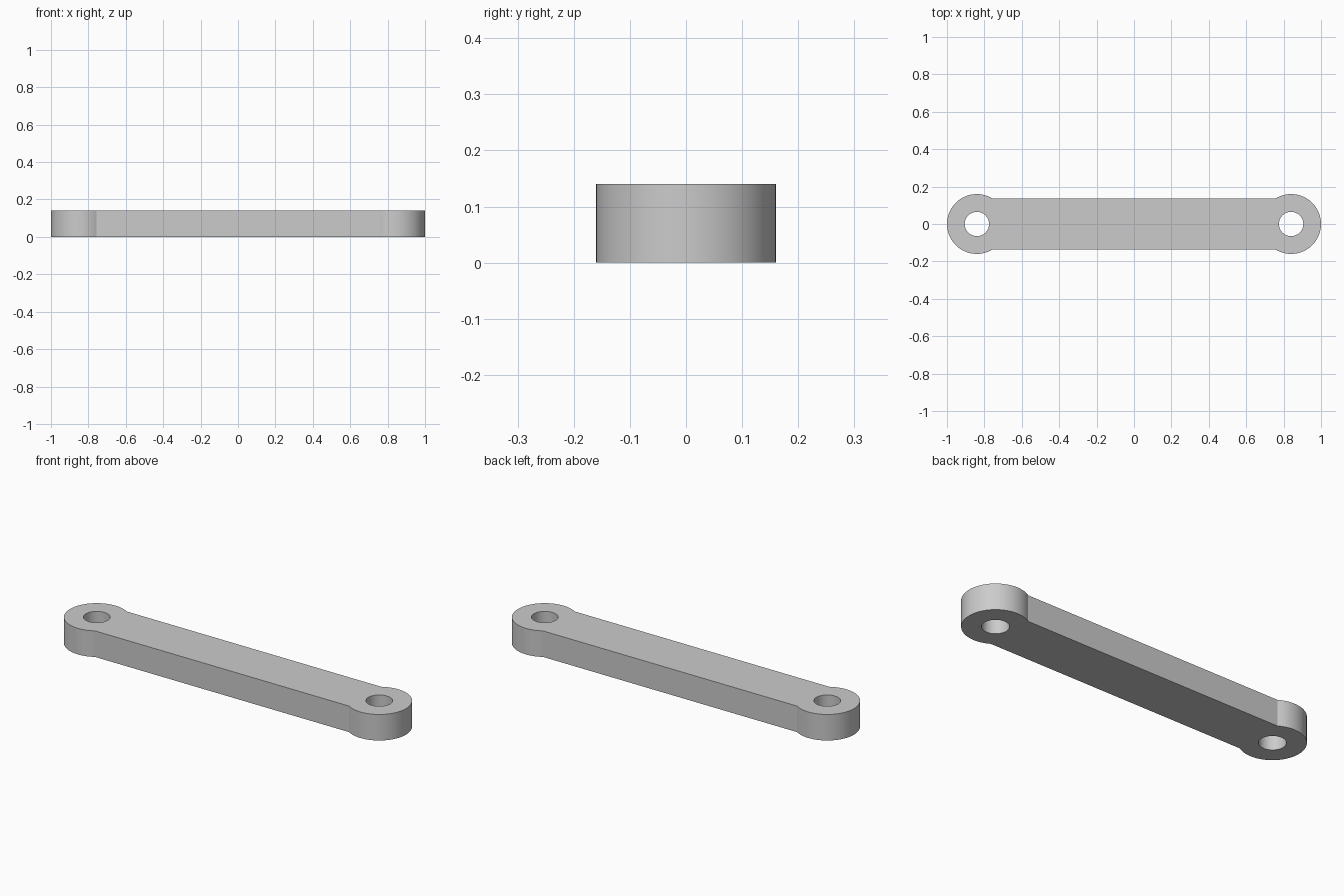
import bpy
import bmesh
from math import asin, cos, sin, pi, radians

cube = bpy.data.objects.get("Cube")
if cube:
    bpy.data.objects.remove(cube, do_unlink=True)

HEIGHT = 0.14
EYE_X, EYE_R, HOLE_R = 0.84, 0.16, 0.065
BAR_HALF = 0.136

steel = bpy.data.materials.new("grey steel")
steel.use_nodes = True
colour = (0.6, 0.6, 0.6, 1)
steel.diffuse_color = colour
steel.node_tree.nodes["Principled BSDF"].inputs["Base Color"].default_value = colour


def arc(cx, radius, start, end, steps):
    angles = [start + (end - start) * i / steps for i in range(steps + 1)]
    return [(cx + radius * cos(a), radius * sin(a)) for a in angles]


def add_loop(curve, points):
    spline = curve.splines.new("POLY")
    spline.points.add(len(points) - 1)
    for target, (x, y) in zip(spline.points, points):
        target.co = (x, y, 0, 1)
    spline.use_cyclic_u = True


# Outline: a round eye at each end, meeting the straight bar
curve = bpy.data.curves.new("link_profile", "CURVE")
curve.dimensions = "2D"
curve.fill_mode = "BOTH"
curve.extrude = HEIGHT / 2
meet = pi - asin(BAR_HALF / EYE_R)
right_end = arc(EYE_X, EYE_R, -meet, meet, 48)
left_end = [(-x, -y) for x, y in right_end]
add_loop(curve, right_end + left_end)

# Pin holes
for side in (-1, 1):
    add_loop(curve, arc(side * EYE_X, HOLE_R, 0, 2 * pi, 48)[:-1])

link = bpy.data.objects.new("link_arm", curve)
bpy.context.collection.objects.link(link)
link.location.z = HEIGHT / 2
bpy.ops.object.select_all(action="DESELECT")
link.select_set(True)
bpy.context.view_layer.objects.active = link
bpy.ops.object.convert(target="MESH")
link = bpy.context.object

# Weld the caps to the walls
bm = bmesh.new()
bm.from_mesh(link.data)
bmesh.ops.remove_doubles(bm, verts=bm.verts, dist=0.0001)
bmesh.ops.recalc_face_normals(bm, faces=bm.faces)
bm.to_mesh(link.data)
bm.free()

link.data.materials.clear()
link.data.materials.append(steel)
bpy.ops.object.shade_smooth_by_angle(angle=radians(25))
